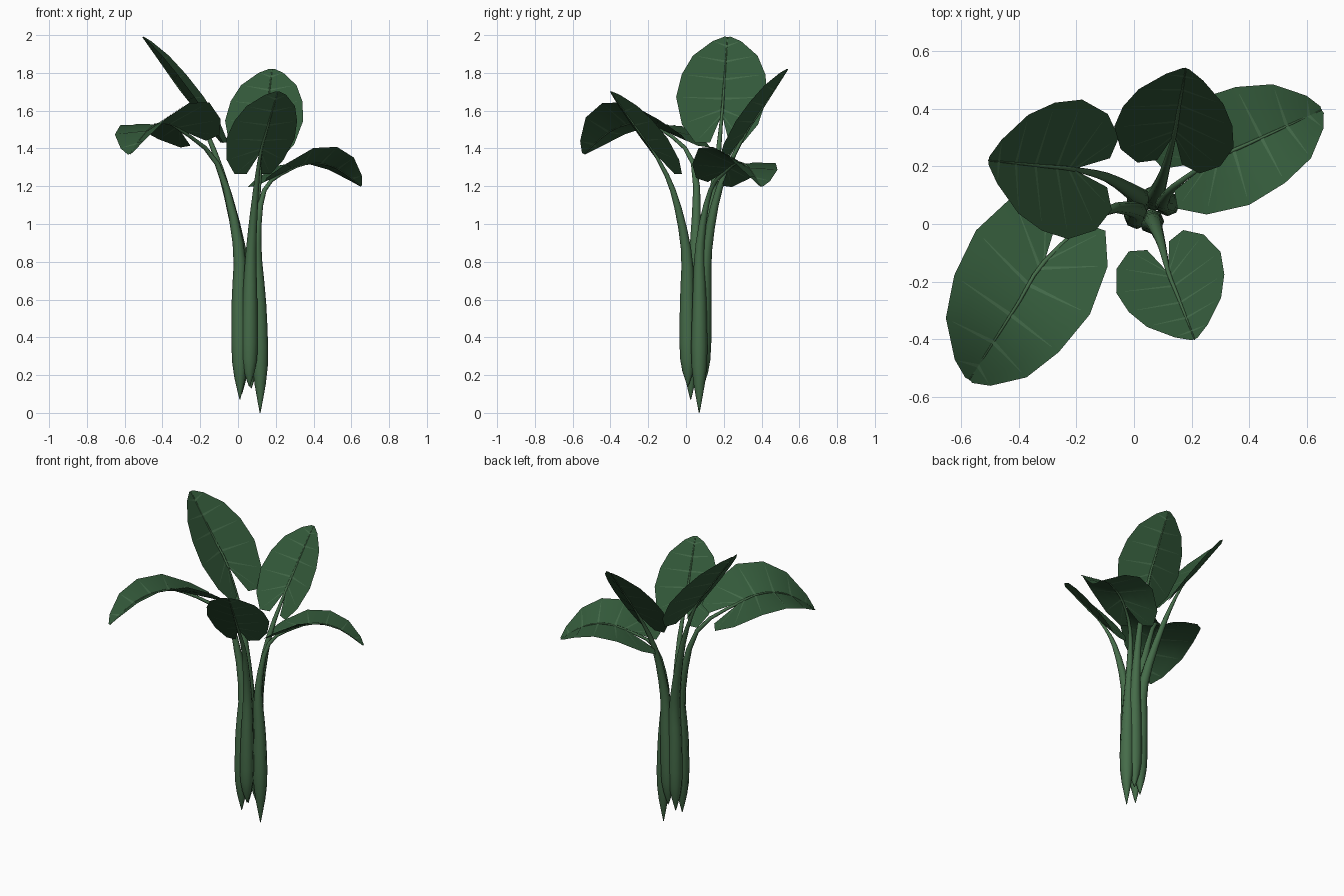
import bpy, math
from mathutils import Vector, Quaternion

if "Cube" in bpy.data.objects:
    bpy.data.objects.remove(bpy.data.objects["Cube"])


def material(name, rgb):
    m = bpy.data.materials.new(name)
    m.diffuse_color = (*rgb, 1)
    m.use_nodes = True
    m.node_tree.nodes["Principled BSDF"].inputs["Base Color"].default_value = m.diffuse_color
    return m


LEAF = material("leaf_green", (0.033, 0.1, 0.042))
VEIN = material("vein_green", (0.055, 0.14, 0.065))
STALK = material("stalk_green", (0.06, 0.15, 0.067))


def make(name, verts, faces, mat):
    me = bpy.data.meshes.new(name)
    me.from_pydata([tuple(v) for v in verts], [], faces)
    me.materials.append(mat)
    ob = bpy.data.objects.new(name, me)
    bpy.context.collection.objects.link(ob)
    for p in me.polygons:
        p.use_smooth = True


def smooth_path(pts, steps=3):
    """Catmull-Rom through 4D points (x, y, z, radius)."""
    out = []
    for i in range(len(pts) - 1):
        p0, p1, p2 = pts[max(i - 1, 0)], pts[i], pts[i + 1]
        p3 = pts[min(i + 2, len(pts) - 1)]
        for k in range(steps):
            t = k / steps
            out.append(0.5 * (2 * p1 + (p2 - p0) * t + (2 * p0 - 5 * p1 + 4 * p2 - p3) * t * t
                              + (3 * p1 - p0 - 3 * p2 + p3) * t ** 3))
    return out + [pts[-1]]


def tube(name, path, sides=8):
    verts, faces = [], []
    for i, p in enumerate(path):
        t = (path[min(i + 1, len(path) - 1)] - path[max(i - 1, 0)]).to_3d().normalized()
        u = t.cross(Vector((0, 1, 0))).normalized()
        v = t.cross(u)
        for k in range(sides):
            a = 2 * math.pi * k / sides
            verts.append(p.to_3d() + max(p.w, 0.001) * (math.cos(a) * u + math.sin(a) * v))
    for i in range(len(path) - 1):
        for k in range(sides):
            a, b = i * sides + k, i * sides + (k + 1) % sides
            faces.append((a, b, b + sides, a + sides))
    make(name, verts, faces, STALK)


# Half outline of the heart-shaped blade: (midrib start, along, across)
OUTLINE = [(0, -0.38, 0.10), (0, -0.41, 0.25), (0.06, -0.2, 0.40), (0.2, 0.14, 0.48),
           (0.45, 0.44, 0.44), (0.68, 0.70, 0.34), (0.88, 0.92, 0.15), (1, 1, 0.03)]
COLS = 4


class Blade:
    """Maps (along, across) onto an arched, cupped and rolled leaf."""

    def __init__(self, base, tip, arch, roll, width):
        p0, p2 = Vector(base), Vector(tip)
        p1 = (p0 + p2) / 2 + Vector((0, 0, arch))
        self.p = p0, p1, p2
        axis = p2 - p0
        self.width = width * (axis.length + (p1 - p0).length + (p2 - p1).length) / 2
        self.side = axis.cross(Vector((0, 0, 1))).normalized()
        self.side.rotate(Quaternion(axis.normalized(), math.radians(roll)))

    def at(self, a, b=0, lift=0):
        p0, p1, p2 = self.p
        c = max(a, 0)
        tan = ((p1 - p0) * (1 - c) + (p2 - p1) * c) * 2
        pos = p0 * (1 - c) ** 2 + p1 * 2 * c * (1 - c) + p2 * c * c + tan * min(a, 0)
        n = self.side.cross(tan).normalized()
        return pos + self.width * (b * self.side + 0.24 * abs(b) * n) + lift * n


def build_blade(name, blade):
    verts, faces, vein_verts, vein_faces = [], [], [], []
    for s in (-1, 1):
        o = len(verts)
        for m, a, b in OUTLINE:
            for k in range(COLS):
                f = k / (COLS - 1)
                verts.append(blade.at(m + (a - m) * f, s * b * f))
        for i in range(len(OUTLINE) - 1):
            for k in range(COLS - 1):
                q = o + i * COLS + k
                f = (q, q + 1, q + COLS + 1, q + COLS)
                faces.append(f if s > 0 else f[::-1])
        # side veins: fine strips just off both faces of the blade
        for m, a, b in OUTLINE[1:7]:
            for lift in (0.002, -0.002):
                o2 = len(vein_verts)
                for k in range(COLS):
                    f = k / (COLS - 1) * 0.85
                    for d in (f - 1, 1 - f):
                        vein_verts.append(blade.at(m + (a - m) * f + d * 0.014, s * b * f, lift))
                vein_faces += [(q, q + 1, q + 3, q + 2)
                               for q in range(o2, o2 + 2 * COLS - 2, 2)]
    make(name + "_blade", verts, faces, LEAF)
    make(name + "_veins", vein_verts, vein_faces, VEIN)


def leaf(name, foot, knee, neck, base, tip, arch=0.0, roll=0.0, width=1.0):
    """Stalk runs foot > knee > neck > base, then on to the tip as the midrib."""
    blade = Blade(base, tip, arch, roll, width)
    build_blade(name, blade)
    foot, knee, neck = Vector(foot), Vector(knee), Vector(neck)

    def ringed(p):  # stalk thins evenly above the swollen sheath
        h = p.z / base[2]
        return Vector((*p, 0.041 - 0.033 * max(0, (h - 0.4) / 0.6) ** 0.9))

    low = Vector((foot.x, foot.y, foot.z * 0.25 + 0.25))
    mid = Vector((*foot.lerp(knee, 0.3).xy, 0.58))
    path = [Vector((*foot, 0.002))] + [ringed(p) for p in (low, mid, knee, neck)]
    path += [Vector((*blade.at(t), 0.008 - 0.006 * t)) for t in (0, 0.33, 0.66, 1)]
    tube(name + "_stalk", smooth_path(path))


leaf("front_left_leaf", (0.01, 0.025, 0.07), (0.0, 0.05, 0.9), (-0.11, 0.04, 1.32),
     (-0.31, -0.13, 1.50), (-0.57, -0.54, 1.37), arch=0.175, roll=15, width=0.95)
leaf("back_left_leaf", (0.02, 0.08, 0.10), (0.01, 0.10, 0.87), (-0.09, 0.16, 1.28),
     (-0.21, 0.19, 1.58), (-0.505, 0.22, 1.99))
leaf("back_leaf", (0.07, 0.088, 0.13), (0.08, 0.11, 0.87), (0.105, 0.18, 1.2),
     (0.14, 0.31, 1.47), (0.18, 0.54, 1.82), width=1.04)
leaf("front_leaf", (0.06, 0.01, 0.14), (0.07, 0.0, 0.87), (0.095, -0.07, 1.18),
     (0.12, -0.17, 1.38), (0.21, -0.40, 1.70))
leaf("right_leaf", (0.117, 0.07, 0.0), (0.10, 0.075, 0.9), (0.14, 0.13, 1.18),
     (0.27, 0.22, 1.285), (0.65, 0.395, 1.20), arch=0.15, roll=-13, width=0.92)
